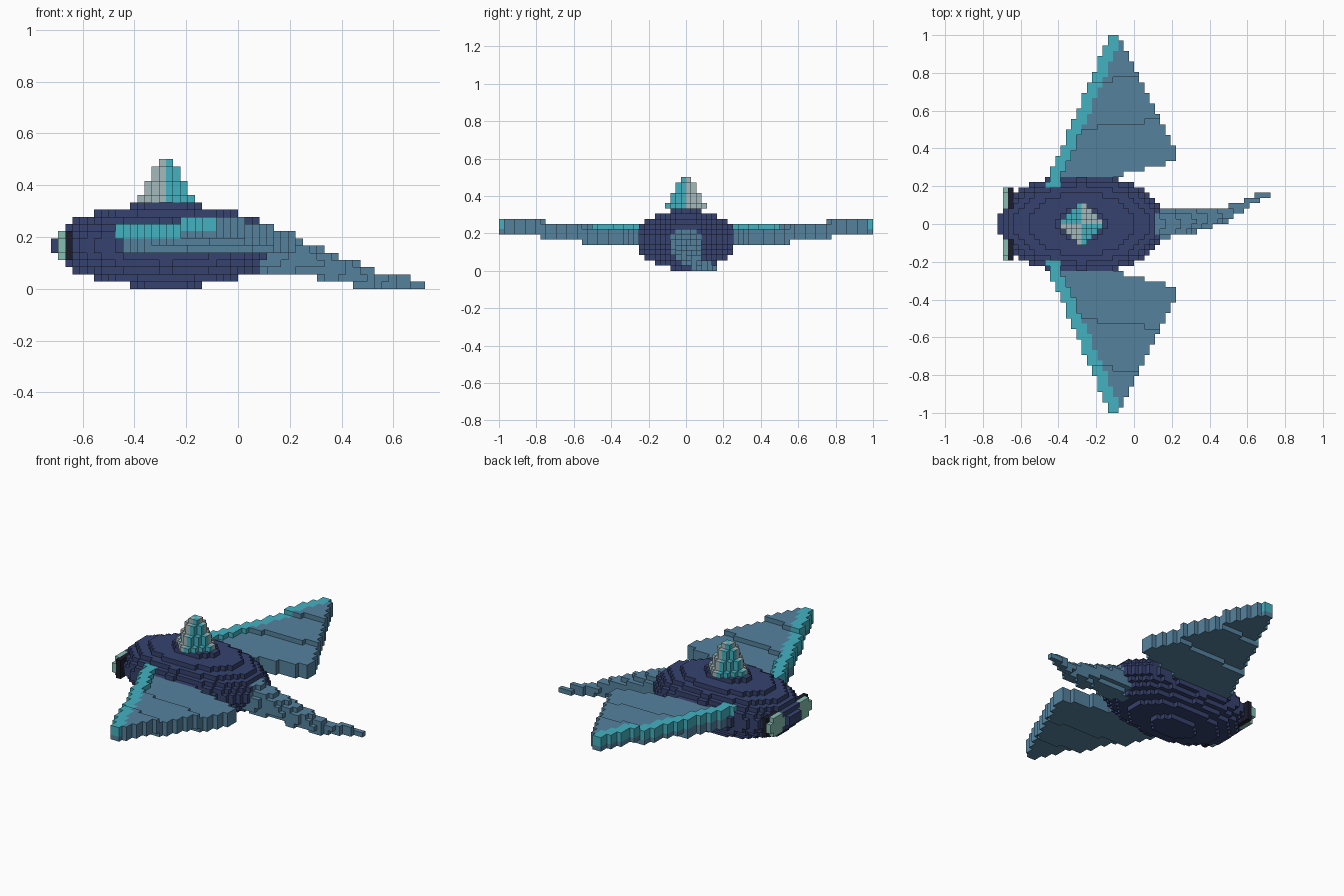
import bpy, bmesh, math
from mathutils import Vector

if "Cube" in bpy.data.objects:
    bpy.data.objects.remove(bpy.data.objects["Cube"], do_unlink=True)

V = 1 / 36                       # edge length of one block
cells = {}                       # (i, j, k) -> (part name, colour name)


def linear(h):
    c = [int(h[i:i + 2], 16) / 255 for i in (0, 2, 4)]
    return [x / 12.92 if x <= 0.04045 else ((x + 0.055) / 1.055) ** 2.4 for x in c] + [1]


def material(name, h):
    m = bpy.data.materials.new(name)
    m.use_nodes = True
    m.diffuse_color = linear(h)
    m.node_tree.nodes["Principled BSDF"].inputs["Base Color"].default_value = linear(h)
    return m


COLOURS = {n: material(n, h) for n, h in {
    "navy": "36426E", "slate blue": "55829E", "turquoise": "43B2C1",
    "pale grey": "A5BABD", "pale green": "86BFB1", "black": "1C1C2C"}.items()}


def fill(part, colour, xr, yr, zr, inside=lambda x, y, z: True, over=True):
    """Place blocks whose centres satisfy the rule; colour may be a rule too."""
    for i in range(*xr):
        for j in range(*yr):
            for k in range(*zr):
                x, y, z = i + .5, j + .5, k + .5
                if inside(x, y, z) and (over or (i, j, k) not in cells):
                    cells[i, j, k] = (part, colour(x, y, z) if callable(colour) else colour)


# Body: flattened ellipsoid
fill("body", "navy", (-27, 8), (-10, 10), (0, 12),
     lambda x, y, z: ((x + 10) / 16) ** 2 + (y / 9.45) ** 2 + ((z - 6) / 5.8) ** 2 <= 1)

# Tail: tapering tube along a bent path (x, y, z, radius)
TAIL = [(2, 0, 5.7, 3.3), (5, 0, 5, 3), (10, .4, 4, 2.3), (13, .7, 3, 2.1),
        (18, 2, 1.6, 1.35), (21, 3.6, 1.0, .95), (26, 6, .5, .7)]


def in_tail(x, y, z):
    for a, b in zip(TAIL, TAIL[1:]):
        if a[0] <= x <= b[0]:
            t = (x - a[0]) / (b[0] - a[0])
            _, cy, cz, r = Vector(a).lerp(Vector(b), t)
            return math.hypot(y - cy, z - cz) <= r
    return False


fill("tail", "slate blue", (2, 26), (-5, 9), (0, 10), in_tail)


# Wings: swept triangles rising in steps towards the tips
def lead(y):
    return -17 + 12.5 * (y - 7) / 29.5


def level(x, y):
    edge = 19.3 + 0.12 * x
    return 5 + (y > edge) + (y > edge + 8.7)


def in_wing(x, y, z):
    y = abs(y)
    return (y >= 8 and y >= 9 + (x + 4) / 4 and lead(y) <= x <= min(8, 8 - (y - 14) / 2)
            and level(x, y) <= z <= level(x, y) + 3)


# Bright leading edge along the upper front of each wing
def in_edge(x, y, z):
    y = abs(y)
    if y < 7 or not lead(y) <= x <= min(lead(y) + 2.4, 8 - (y - 14) / 2):
        return False
    top = max(9, level(x, y) + 3)
    return top - (3 if y < 9 else 2) <= z <= top


for side, rng in (("left", (7, 36)), ("right", (-36, -7))):
    # left and right here are the +y and -y halves
    fill(f"{side}_wing", "slate blue", (-18, 9), rng, (4, 11), in_wing, over=False)
    fill(f"{side}_wing_edge", "turquoise", (-18, 9), rng, (4, 11), in_edge)

# Crest: stepped diamond spire with alternating quadrants
HALF = [4, 3, 3, 2, 2, 1]
fill("crest", lambda x, y, z: "pale grey" if (x + 10) * y > 0 else "turquoise",
     (-14, -6), (-4, 4), (12, 18),
     lambda x, y, z: abs(x + 10) + abs(y) <= HALF[int(z) - 12])

# Eyes: pale discs on black backing plates either side of the nose
for side, rng in (("left", (2, 7)), ("right", (-7, -2))):
    fill(f"{side}_eye_rim", "black", (-24, -23), rng, (4, 8))
    fill(f"{side}_eye", "pale green", (-25, -24), rng, (4, 8),
         lambda x, y, z: math.hypot(abs(y) - 4.5, z - 6) <= 2.4)

# Turn the blocks into one mesh per part, keeping only outer faces
AXES = [Vector(a) for a in ((1, 0, 0), (0, 1, 0), (0, 0, 1))]
for part in sorted({p for p, _ in cells.values()}):
    bm, verts = bmesh.new(), {}
    slots = sorted({c for p, c in cells.values() if p == part})
    for cell, (p, colour) in cells.items():
        if p != part:
            continue
        centre = Vector(cell) + Vector((.5, .5, .5))
        for a in range(3):
            for s in (-1, 1):
                n = AXES[a] * s
                if tuple(int(q) for q in Vector(cell) + n) in cells:
                    continue
                u, w = AXES[(a + 1) % 3] * s, AXES[(a + 2) % 3]
                ring = []
                for du, dw in ((-1, -1), (1, -1), (1, 1), (-1, 1)):
                    co = centre + (n + u * du + w * dw) / 2
                    key = tuple(round(q) for q in co)
                    if key not in verts:
                        verts[key] = bm.verts.new(Vector(key) * V)
                    ring.append(verts[key])
                bm.faces.new(ring).material_index = slots.index(colour)
    mesh = bpy.data.meshes.new(part)
    bm.to_mesh(mesh)
    bm.free()
    for c in slots:
        mesh.materials.append(COLOURS[c])
    bpy.context.scene.collection.objects.link(bpy.data.objects.new(part, mesh))
